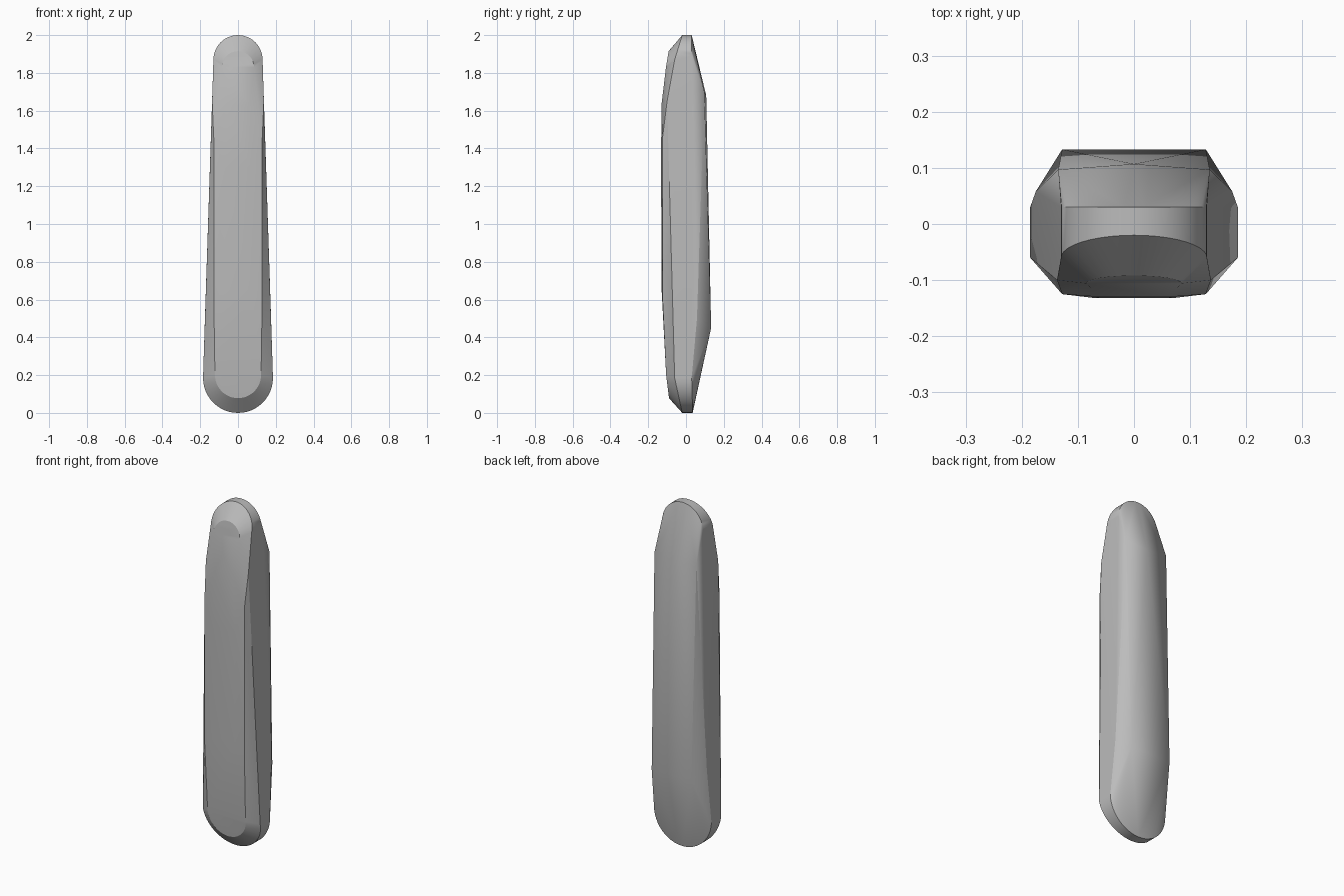
import bpy, bmesh, math

cube = bpy.data.objects.get("Cube")
if cube:
    bpy.data.objects.remove(cube, do_unlink=True)

grey = bpy.data.materials.new("plain grey")
grey.use_nodes = True
colour = (0.5, 0.5, 0.5, 1)
grey.diffuse_color = colour
grey.node_tree.nodes["Principled BSDF"].inputs["Base Color"].default_value = colour

bm = bmesh.new()


def arc(radius, centre_z, direction, y_tip, y_side, steps=24):
    """Half-round end: y runs from y_side at the sides to y_tip at the tip."""
    for i in range(steps + 1):
        a = math.pi * i / steps
        s = math.sin(a)
        y = y_side + (y_tip - y_side) * s
        bm.verts.new((radius * math.cos(a), y, centre_z + direction * radius * s))


def pair(x, y, z):
    for side in (-1, 1):
        bm.verts.new((side * x, y, z))


# Rounded rim of the wide bottom end and of the narrow top end
arc(0.185, 0.185, -1, -0.02, -0.06)
arc(0.185, 0.185, -1, 0.035, 0.03)
arc(0.13, 1.87, 1, -0.02, -0.06)
arc(0.13, 1.87, 1, 0.03, 0.03)

# Inner outline of the front face, bevelled back to the rim
arc(0.122, 0.2, -1, -0.09, -0.105)
arc(0.085, 1.83, 1, -0.092, -0.106, 16)

# Front ridges and the slightly crowned front face
pair(0.128, -0.124, 0.6)
pair(0.128, -0.125, 1.45)
pair(0.07, -0.129, 0.65)
pair(0.07, -0.132, 1.3)
pair(0.06, -0.130, 1.63)
pair(0.137, -0.1, 1.65)

# Back ridges and side bevel
pair(0.128, 0.133, 0.45)
pair(0.135, 0.097, 1.7)
bm.verts.new((0, 0.107, 1.68))
pair(0.175, 0.058, 0.5)

# Skin the body and merge flat areas
hull = bmesh.ops.convex_hull(bm, input=bm.verts)
loose = [v for v in bm.verts if not v.link_faces]
bmesh.ops.delete(bm, geom=loose, context='VERTS')
bmesh.ops.dissolve_limit(bm, angle_limit=math.radians(0.5),
                         verts=bm.verts, edges=bm.edges)
bmesh.ops.recalc_face_normals(bm, faces=bm.faces)

mesh = bpy.data.meshes.new("tapered_body")
bm.to_mesh(mesh)
bm.free()
mesh.materials.append(grey)
body = bpy.data.objects.new("tapered_body", mesh)
bpy.context.collection.objects.link(body)

# Soft bevels with crisp rims
bpy.ops.object.select_all(action='DESELECT')
body.select_set(True)
bpy.context.view_layer.objects.active = body
bpy.ops.object.shade_smooth_by_angle(angle=math.radians(25))
